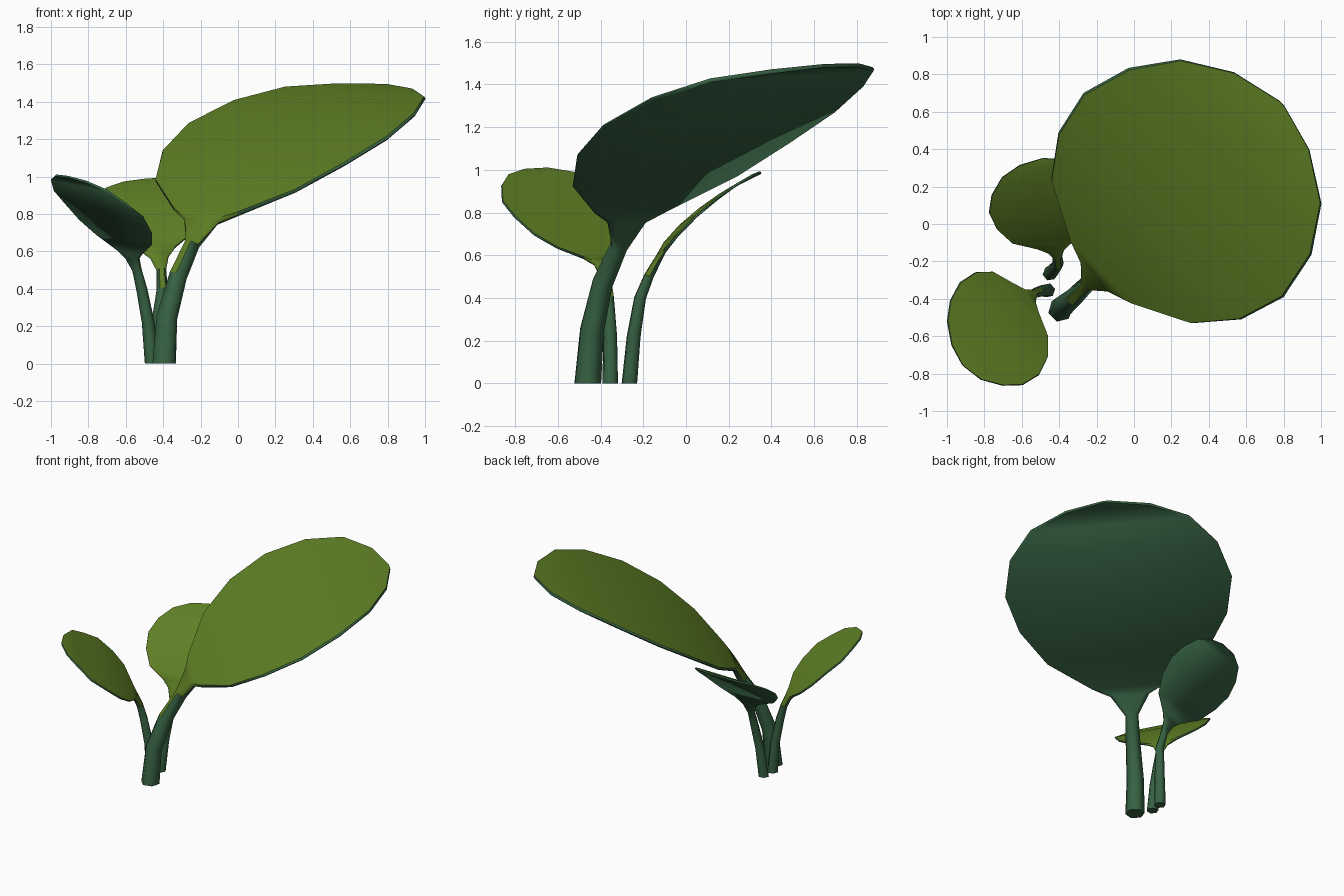
import bpy, bmesh
from mathutils import Vector

if "Cube" in bpy.data.objects:
    bpy.data.objects.remove(bpy.data.objects["Cube"])


def material(name, rgb):
    m = bpy.data.materials.new(name)
    m.diffuse_color = (*rgb, 1)
    m.use_nodes = True
    m.node_tree.nodes["Principled BSDF"].inputs["Base Color"].default_value = m.diffuse_color
    return m


MATS = [material("dark_green", (0.038, 0.122, 0.056)),
        material("olive_green", (0.112, 0.215, 0.018))]

# Shared cross-sections: half width, half thickness, shoulder position
STEM = [(0.065, 0.056, 0.5), (0.058, 0.050, 0.5), (0.050, 0.043, 0.5), (0.044, 0.036, 0.5)]
BLADE = [(0.13, 0.026, 0.75), (0.25, 0.014, 0.94), (0.54, 0.010, 0.985), (0.70, 0.010, 0.985),
         (0.765, 0.010, 0.985), (0.70, 0.010, 0.985), (0.54, 0.010, 0.985),
         (0.29, 0.010, 0.98), (0.02, 0.008, 0.9)]


def leaf(name, right, stem_scale, blade_scale, path):
    """Loft a six-sided stem that flattens into a round leaf blade."""
    pts = [Vector(p) for p in path]
    sections = [(w * stem_scale, h * stem_scale, k) for w, h, k in STEM]
    sections += [(w * blade_scale, h * max(blade_scale, 0.6), k) for w, h, k in BLADE]
    bm = bmesh.new()
    rings = []
    for i, (p, (w, h, k)) in enumerate(zip(pts, sections)):
        side = Vector(right).normalized()
        if i == 0:
            side.z = 0
            side.normalize()
            tangent = Vector((0, 0, 1))
        else:
            tangent = (pts[min(i + 1, len(pts) - 1)] - pts[i - 1]).normalized()
        up = side.cross(tangent).normalized()
        shape = [(w, 0), (k * w, h), (-k * w, h), (-w, 0), (-k * w, -h), (k * w, -h)]
        rings.append([bm.verts.new(p + side * a + up * b) for a, b in shape])
    for i in range(len(rings) - 1):
        for j in range(6):
            n = (j + 1) % 6
            f = bm.faces.new((rings[i][j], rings[i][n], rings[i + 1][n], rings[i + 1][j]))
            # olive upper surface, running a little way down the stem
            if (j == 1 and i >= 2) or (j in (0, 2) and i in (3, 4)):
                f.material_index = 1
    bm.faces.new(rings[0])
    bm.faces.new(rings[-1])
    bmesh.ops.recalc_face_normals(bm, faces=bm.faces[:])
    for f in bm.faces:
        f.smooth = True
    # crisp rim where the colours meet, and at the end caps
    for e in bm.edges:
        a, b = e.link_faces
        if a.material_index != b.material_index or e.calc_face_angle() > 1.15:
            e.smooth = False
    me = bpy.data.meshes.new(name)
    bm.to_mesh(me)
    bm.free()
    for m in MATS:
        me.materials.append(m)
    ob = bpy.data.objects.new(name, me)
    bpy.context.collection.objects.link(ob)


# Large leaf leaning to the back right
leaf("large_leaf", (0.70, -0.715, -0.05), 1.0, 1.0, [
    (-.395, -.46, 0), (-.38, -.44, .25), (-.32, -.39, .47), (-.245, -.315, .64),
    (-.195, -.275, .76), (-.17, -.25, .81), (-.065, -.145, .95), (.085, -.01, 1.10),
    (.265, .155, 1.24), (.46, .335, 1.365), (.625, .495, 1.445), (.735, .605, 1.475),
    (.79, .645, 1.487)])

# Small leaf leaning to the front left
leaf("front_small_leaf", (-0.65, 0.76, 0.13), 0.6, 0.43, [
    (-.46, -.355, 0), (-.48, -.355, .22), (-.515, -.365, .40), (-.54, -.375, .50),
    (-.565, -.39, .565), (-.58, -.40, .60), (-.61, -.43, .665), (-.655, -.485, .735),
    (-.72, -.56, .825), (-.79, -.635, .89), (-.85, -.69, .955), (-.895, -.74, .99),
    (-.915, -.755, 1.0)])

# Small leaf leaning to the back
leaf("back_small_leaf", (0.98, 0.15, 0.09), 0.6, 0.38, [
    (-.45, -.265, 0), (-.43, -.245, .22), (-.405, -.215, .40), (-.41, -.175, .50),
    (-.42, -.14, .565), (-.43, -.115, .61), (-.45, -.07, .675), (-.47, .01, .76),
    (-.49, .105, .84), (-.50, .195, .905), (-.505, .28, .955), (-.505, .33, .978),
    (-.49, .35, .985)])
